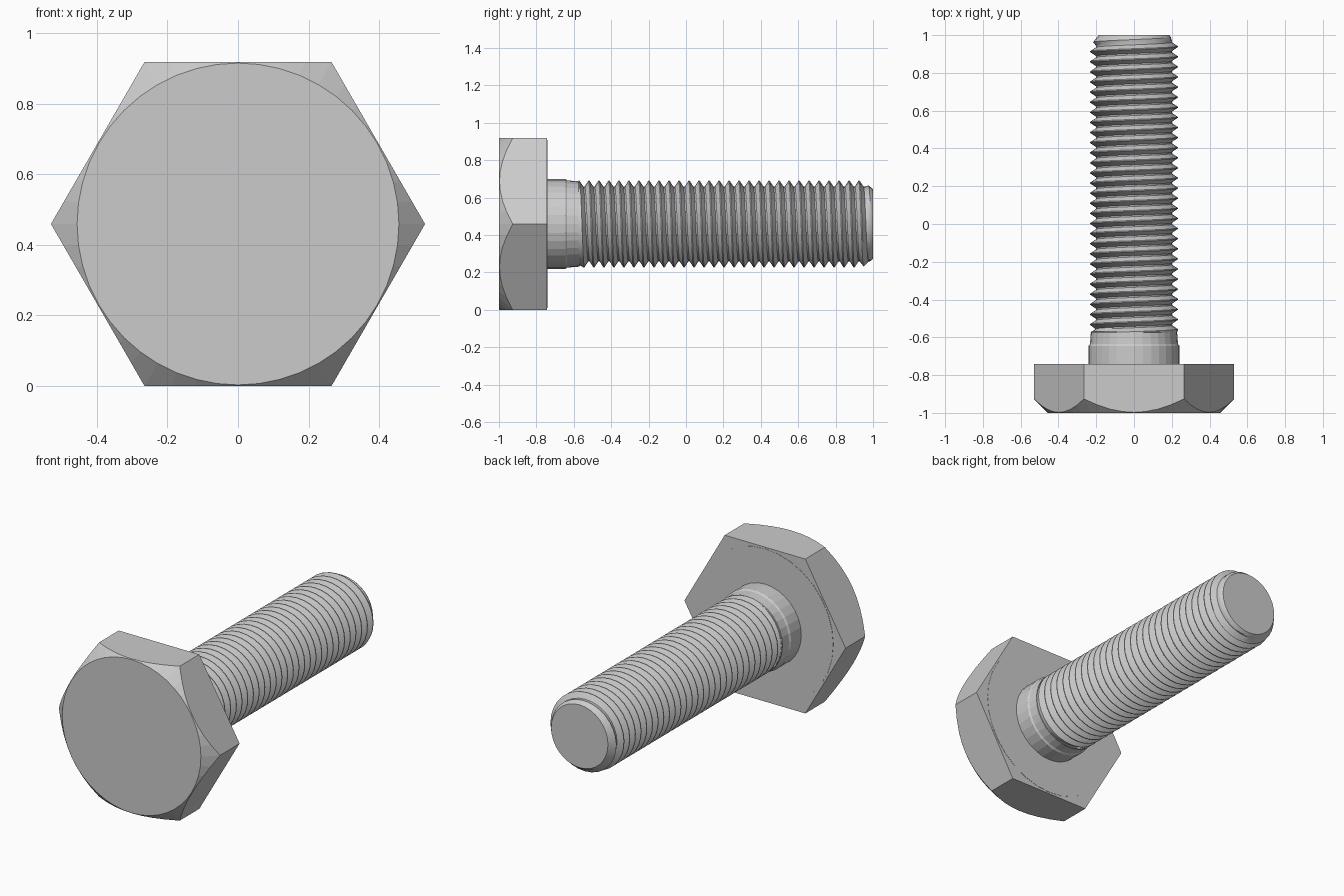
import bpy, bmesh
from math import sin, cos, pi

if "Cube" in bpy.data.objects:
    bpy.data.objects.remove(bpy.data.objects["Cube"])

CZ = 0.459            # height of the bolt axis
APOTHEM = 0.459       # half the hex across-flats size
SEG = 32


def pt(r, y, a):
    """Point around the bolt axis, which runs along y."""
    return (r * sin(a), y, CZ + r * cos(a))


def finish(bm, name, smooth=False):
    bmesh.ops.remove_doubles(bm, verts=bm.verts[:], dist=1e-5)
    bmesh.ops.holes_fill(bm, edges=[e for e in bm.edges if e.is_boundary], sides=0)
    bmesh.ops.recalc_face_normals(bm, faces=bm.faces[:])
    me = bpy.data.meshes.new(name)
    bm.to_mesh(me)
    bm.free()
    ob = bpy.data.objects.new(name, me)
    bpy.context.collection.objects.link(ob)
    if smooth:
        bpy.ops.object.select_all(action='DESELECT')
        ob.select_set(True)
        bpy.context.view_layer.objects.active = ob
        bpy.ops.object.shade_smooth_by_angle(angle=pi / 6)
    return ob


def skin(bm, rings):
    """Join closed rings of points with quads."""
    rows = [[bm.verts.new(p) for p in ring] for ring in rings]
    n = len(rows[0])
    for a, b in zip(rows, rows[1:]):
        for j in range(n):
            k = (j + 1) % n
            bm.faces.new((a[j], a[k], b[k], b[j]))


def lathe(name, profile, n=SEG):
    bm = bmesh.new()
    skin(bm, [[pt(r, y, 2 * pi * j / n) for j in range(n)] for r, y in profile])
    return finish(bm, name)


# Hex head: the cone chamfer cuts curved arcs into the six flats
bm = bmesh.new()
angles = [2 * pi * j / 48 for j in range(48)]
hexr = [APOTHEM / cos((a + pi / 6) % (pi / 3) - pi / 6) for a in angles]
skin(bm, [
    [pt(0.456, -1, a) for a in angles],
    [pt(r, -1 + (r - 0.456), a) for r, a in zip(hexr, angles)],
    [pt(r, -0.742, a) for r, a in zip(hexr, angles)],
])
bmesh.ops.dissolve_limit(bm, angle_limit=0.01, verts=bm.verts[:], edges=bm.edges[:])
finish(bm, "hex_head")

# Thin bearing face under the head, and the plain shank
lathe("bearing_face", [(0.45, -0.75), (0.45, -0.7405)])
lathe("shank", [(0.24, -0.75), (0.24, -0.645), (0.233, -0.635), (0.228, -0.57)])

# Right-hand helical thread with run-out at the shank and a chamfered tip
Y0, Y1, PITCH = -0.575, 1.0, 0.0535
CREST, ROOT = 0.232, 0.201
PHASES = [(0.0, CREST), (0.1, CREST), (0.48, ROOT), (0.62, ROOT)]


def thread_point(k, j):
    turn, step = divmod(k, 4)
    phase, r = PHASES[step]
    y = Y0 + PITCH * (turn - 1 + phase + j / SEG)
    y = min(max(y, Y0), Y1)
    r = max(r, 0.228 - (y - Y0) * 1.2)
    r = min(r, 0.187 + (Y1 - y) * 0.8)
    return pt(r, y, 2 * pi * j / SEG)


rows = 4 * (int((Y1 - Y0) / PITCH) + 3)
bm = bmesh.new()
grid = [[bm.verts.new(thread_point(k, j)) for j in range(SEG)] for k in range(rows)]
for k in range(rows - 1):
    for j in range(SEG):
        if j < SEG - 1:
            c, d = grid[k][j + 1], grid[k + 1][j + 1]
        elif k + 5 < rows:
            c, d = grid[k + 4][0], grid[k + 5][0]   # seam steps up one pitch
        else:
            continue
        bm.faces.new((grid[k][j], c, d, grid[k + 1][j]))
finish(bm, "threaded_rod", smooth=True)
